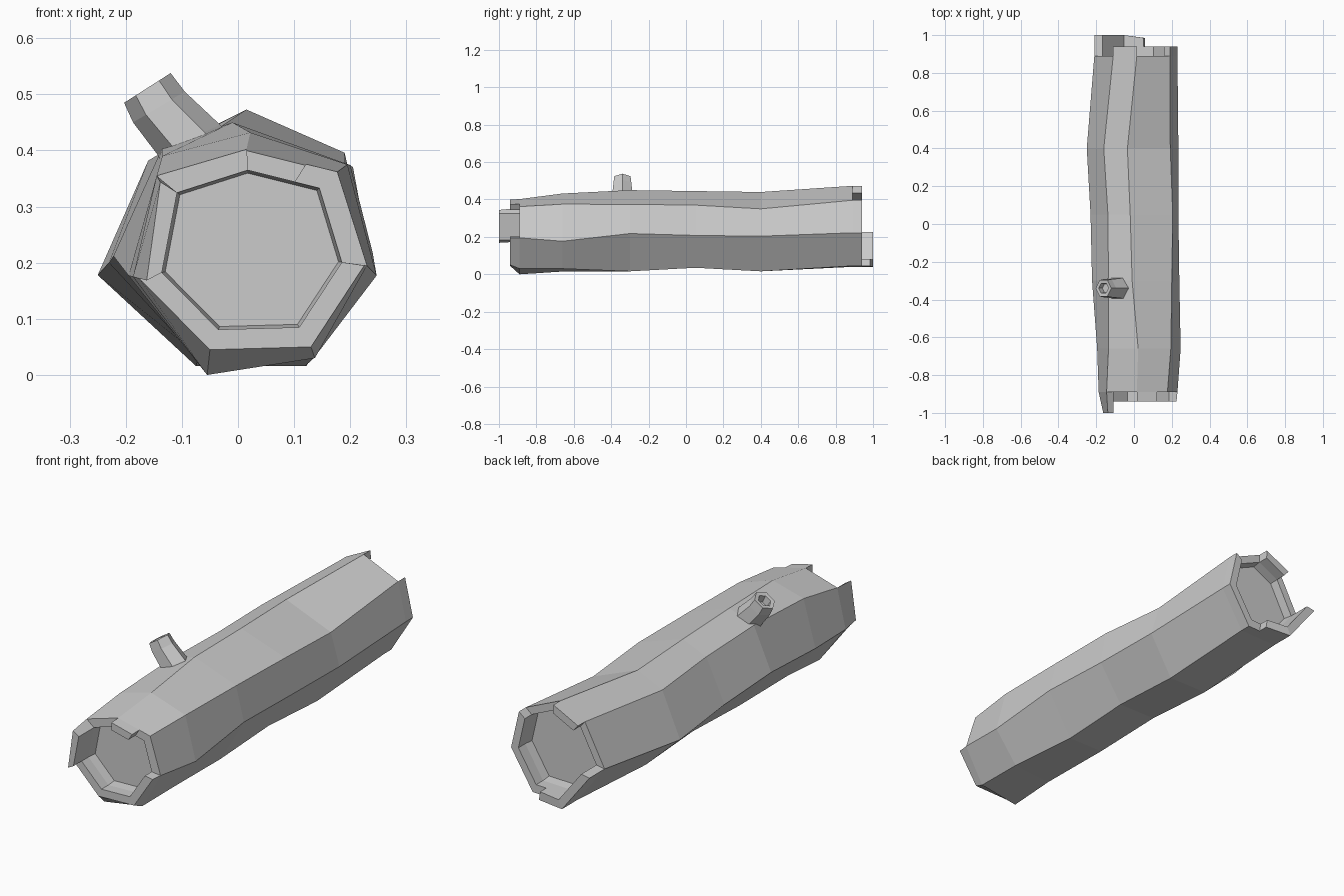
import bpy, bmesh, math
from mathutils import Vector

if "Cube" in bpy.data.objects:
    bpy.data.objects.remove(bpy.data.objects["Cube"])

N = 7
# Log cross-sections (y, then x/z of seven corners, clockwise from the upper left)
RINGS = [
    (-.89, [(-.145, .355), (.015, .402), (.177, .362), (.23, .195), (.137, .03), (-.055, 0), (-.187, .175)]),
    (-.66, [(-.135, .39), (.022, .432), (.195, .375), (.247, .177), (.135, .03), (-.055, .015), (-.195, .177)]),
    (-.30, [(-.135, .405), (-.01, .45), (.2, .374), (.24, .218), (.12, .016), (-.06, .016), (-.222, .212)]),
    (.05, [(-.138, .395), (-.02, .445), (.205, .37), (.235, .208), (.12, .035), (-.07, .035), (-.23, .2)]),
    (.40, [(-.16, .382), (-.035, .44), (.192, .35), (.235, .204), (.122, .016), (-.075, .016), (-.25, .178)]),
    (.89, [(-.11, .41), (.015, .473), (.19, .396), (.23, .222), (.12, .045), (-.07, .04), (-.21, .22)]),
]
FRONT_LIP = [(-.142, .35), (.015, .4), (.175, .36), (.225, .195), (.13, .05), (-.05, .045), (-.176, .172)]


def inset(pts, f=.8):
    c = sum((Vector(p) for p in pts), Vector((0, 0))) / len(pts)
    return [c + (Vector(p) - c) * f for p in pts]


def add_ring(bm, y, pts):
    return [bm.verts.new((p[0], y, p[1])) for p in pts]


def skin(bm, rings):
    for a, b in zip(rings, rings[1:]):
        n = len(a)
        for i in range(n):
            bm.faces.new((a[i], a[(i + 1) % n], b[(i + 1) % n], b[i]))
    bm.faces.new(rings[0])
    bm.faces.new(rings[-1])


def finish(bm, name):
    bmesh.ops.recalc_face_normals(bm, faces=bm.faces)
    me = bpy.data.meshes.new(name)
    bm.to_mesh(me)
    bm.free()
    ob = bpy.data.objects.new(name, me)
    bpy.context.collection.objects.link(ob)
    return ob


# Trunk with a recessed cut face at each end
first, last = RINGS[0], RINGS[-1]
front_in, back_in = inset(FRONT_LIP), inset(last[1], .82)
sections = [(-.85, inset(FRONT_LIP, .77)), (-.89, front_in)] + RINGS
sections += [(.89, back_in), (.85, inset(last[1], .79))]
bm = bmesh.new()
skin(bm, [add_ring(bm, y, p) for y, p in sections])
finish(bm, "log_trunk")


# Broken bark pieces: (side, start, end, height at start, height at end)
def bark(name, side, base, lip, inner, pieces):
    bm = bmesh.new()
    for i, t0, t1, h0, h1 in pieces:
        j = (i + 1) % N
        loops = []
        for t, h in ((t0, h0), (t1, h1)):
            b = Vector(base[i]).lerp(Vector(base[j]), t)
            l = b + (Vector(lip[i]).lerp(Vector(lip[j]), t) - b) * h / .05
            n = inner[i].lerp(inner[j], t)
            loops.append([bm.verts.new((p[0], side * (.89 + d), p[1]))
                          for p, d in ((b, 0), (l, h), (n, h), (n, 0))])
        skin(bm, loops)
    finish(bm, name)


bark("front_bark_edge", -1, first[1], FRONT_LIP, front_in, [
    (1, 0, .66, .05, .05), (3, 0, 1, .05, .05), (4, 0, 1, .05, .05),
    (5, 0, 1, .05, .05), (6, 0, 1, .11, .11)])
bark("back_bark_edge", 1, last[1], last[1], back_in, [
    (0, 0, 1, .05, .05), (2, 0, 1, .05, .05), (3, 0, 1, .05, .05),
    (4, 0, .33, .05, .05), (4, .33, 1, .095, .11), (5, 0, 1, .11, .11)])

# Hollow six-sided branch stub; each ring spans two x/z points in the front view
bm = bmesh.new()
rings = []
for (x0, z0), (x1, z1), ry in [((-.13, .36), (-.01, .42), .064), ((-.143, .392), (-.032, .446), .062),
                               ((-.187, .45), (-.095, .505), .055), ((-.203, .485), (-.12, .538), .05),
                               ((-.187, .493), (-.135, .526), .03), ((-.168, .465), (-.122, .494), .026)]:
    ring = []
    for k in range(6):
        a = math.tau * k / 6
        u = .5 + .5 * math.cos(a)
        ring.append(bm.verts.new((x0 + (x1 - x0) * u, -.34 + ry * math.sin(a), z0 + (z1 - z0) * u)))
    rings.append(ring)
skin(bm, rings)
finish(bm, "branch_stub")
